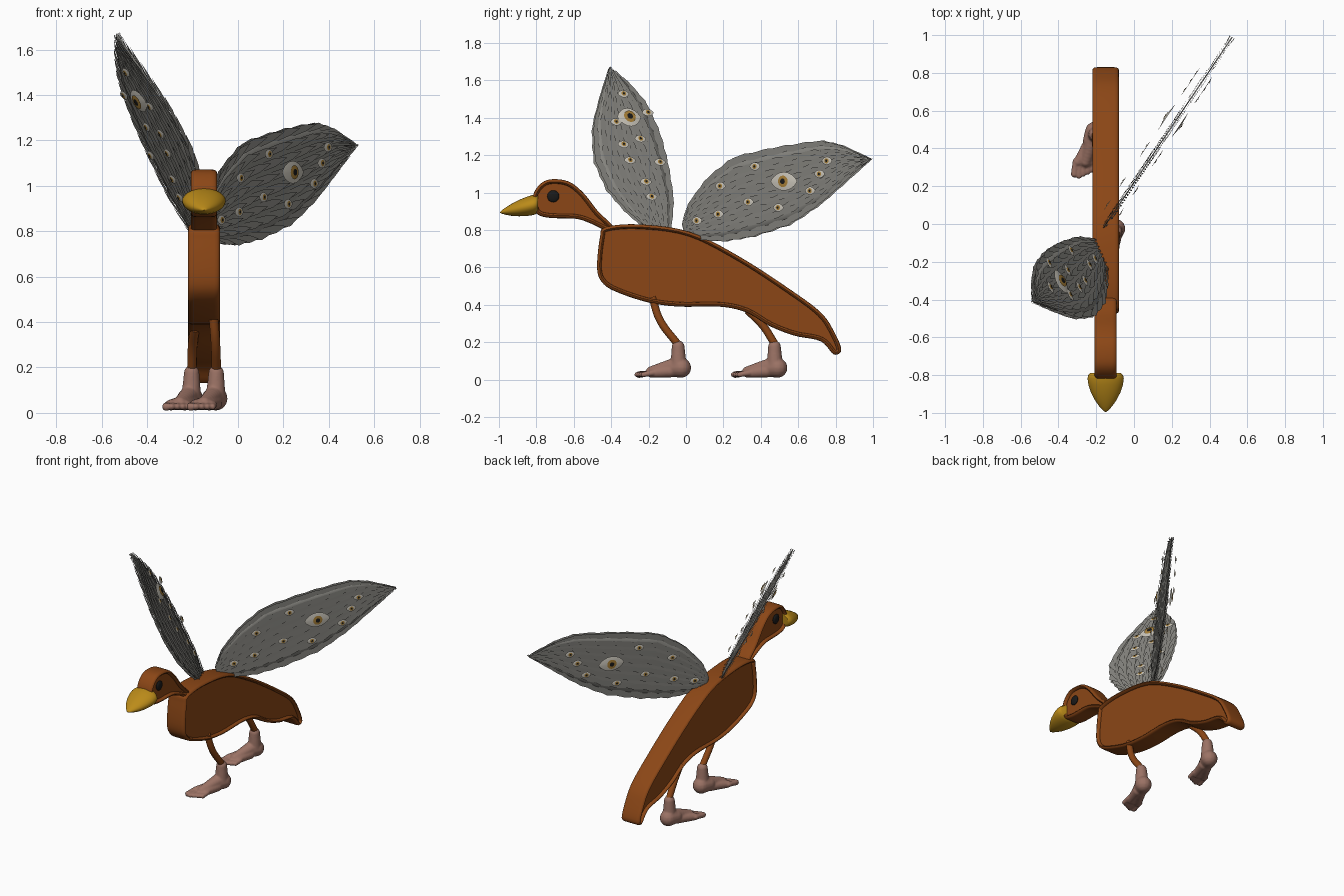
import bpy, bmesh, math
from mathutils import Vector, Matrix

if "Cube" in bpy.data.objects:
    bpy.data.objects.remove(bpy.data.objects["Cube"])

CX = -0.15  # centre plane of the flat body


def mat(name, r, g, b):
    m = bpy.data.materials.new(name)
    m.diffuse_color = (r, g, b, 1)
    m.use_nodes = True
    m.node_tree.nodes["Principled BSDF"].inputs["Base Color"].default_value = m.diffuse_color
    return m


BROWN = mat("brown", 0.26, 0.062, 0.008)
GOLD = mat("gold", 0.5, 0.26, 0.01)
SKIN = mat("skin", 0.33, 0.17, 0.13)
GREY = mat("feather_grey", 0.24, 0.235, 0.215)
WHITE = mat("eye_white", 0.6, 0.57, 0.5)
IRIS = mat("iris", 0.4, 0.22, 0.04)
BLACK = mat("black", 0.01, 0.01, 0.01)


def make(name, verts, faces, mats, idx=None, smooth=True):
    me = bpy.data.meshes.new(name)
    me.from_pydata([tuple(v) for v in verts], [], faces)
    for m in mats:
        me.materials.append(m)
    if idx:
        me.polygons.foreach_set("material_index", idx)
    ob = bpy.data.objects.new(name, me)
    bpy.context.collection.objects.link(ob)
    if smooth:
        bm = bmesh.new()
        bm.from_mesh(me)
        bmesh.ops.recalc_face_normals(bm, faces=bm.faces)
        bm.to_mesh(me)
        bm.free()
        shade(ob)
    return ob


def shade(ob):
    bpy.ops.object.select_all(action='DESELECT')
    bpy.context.view_layer.objects.active = ob
    ob.select_set(True)
    bpy.ops.object.shade_smooth_by_angle(angle=math.radians(50))


def loft(name, rings, m):
    n = len(rings[0])
    verts = [v for r in rings for v in r]
    faces = [(k*n+i, k*n+(i+1) % n, k*n+n+(i+1) % n, k*n+n+i)
             for k in range(len(rings)-1) for i in range(n)]
    faces += [tuple(range(n)), tuple(range(len(verts)-n, len(verts)))]
    return make(name, verts, faces, [m])


def spline(pts, steps=5):
    p = [Vector(q) for q in pts]
    n, out = len(p), []
    for i in range(n):
        a, b, c, d = p[i-1], p[i], p[(i+1) % n], p[(i+2) % n]
        for k in range(steps):
            t = k/steps
            out.append(0.5*(2*b+(c-a)*t+(2*a-5*b+4*c-d)*t*t+(3*b-a-3*c+d)*t**3))
    return out


# Flat silhouette with a rounded rim and sunken side panels
def padded(name, pts, half):
    o = spline(pts)
    n = len(o)
    nor = []
    for i in range(n):
        d = (o[(i+1) % n]-o[i-1]).normalized()
        nor.append(Vector((d.y, -d.x)))  # inward for a clockwise outline
    prof = [(0.024, half-0.02), (0.021, half-0.006), (0.014, half), (0.007, half-0.003),
            (0.001, half-0.012), (0, half-0.025)]
    prof += [(d, -x) for d, x in reversed(prof)]
    return loft(name, [[(CX+x, (p+q*d).x, (p+q*d).y) for p, q in zip(o, nor)] for d, x in prof], BROWN)


padded("body", [(-.43, .815), (-.25, .83), (.02, .79), (.29, .655), (.56, .48), (.72, .36), (.79, .26),
                (.83, .16), (.79, .135), (.72, .205), (.58, .235), (.45, .285), (.32, .36), (.18, .39),
                (-.03, .39), (-.19, .41), (-.35, .46), (-.44, .51), (-.475, .59), (-.46, .76)], .07)
padded("head_and_neck", [(-.82, .97), (-.79, 1.035), (-.73, 1.07), (-.63, 1.06), (-.55, 1.0), (-.47, .9),
                         (-.39, .82), (-.42, .795), (-.51, .835), (-.59, .86), (-.73, .865), (-.80, .89)], .058)

# Beak
rings = []
for t, f in [(0, .85), (.05, .96), (.14, 1), (.3, .95), (.5, .81), (.7, .59), (.85, .36), (.95, .17), (1, .03)]:
    c = Vector((CX, -.79-.205*t, .94-.046*t))
    rings.append([c+Vector((.096*f*math.cos(a), 0, .054*f*math.sin(a)))
                  for a in [i*math.tau/32 for i in range(32)]])
loft("beak", rings, GOLD)

# Head eyes
for side in (-1, 1):
    bm = bmesh.new()
    bmesh.ops.create_uvsphere(bm, u_segments=24, v_segments=12, radius=1,
                              matrix=Matrix.Translation((CX+side*.043, -.71, .98)) @ Matrix.Diagonal((.012, .032, .032, 1)))
    me = bpy.data.meshes.new("head_eye")
    bm.to_mesh(me)
    bm.free()
    me.materials.append(BLACK)
    ob = bpy.data.objects.new("head_eye", me)
    bpy.context.collection.objects.link(ob)
    shade(ob)


# Legs and feet
def leg(name, pts):
    cu = bpy.data.curves.new(name, 'CURVE')
    cu.dimensions = '3D'
    cu.bevel_depth, cu.bevel_resolution, cu.use_fill_caps = .021, 4, True
    sp = cu.splines.new('BEZIER')
    sp.bezier_points.add(len(pts)-1)
    for b, p in zip(sp.bezier_points, pts):
        b.co = p
        b.handle_left_type = b.handle_right_type = 'AUTO'
    ob = bpy.data.objects.new(name, cu)
    bpy.context.collection.objects.link(ob)
    cu.materials.append(BROWN)


leg("front_leg", [(-.11, -.18, .44), (-.1, -.14, .32), (-.095, -.045, .19)])
leg("rear_leg", [(-.19, .33, .37), (-.2, .41, .29), (-.203, .475, .19)])


def foot(name, off):
    bm = bmesh.new()

    def limb(p, q, r0, r1, n=8):
        for i in range(n):
            t = i/(n-1)
            bmesh.ops.create_uvsphere(bm, u_segments=14, v_segments=8, radius=r0+(r1-r0)*t,
                                      matrix=Matrix.Translation(Vector(p).lerp(Vector(q), t)))
    limb((-.204, .473, .175), (-.206, .475, .08), .035, .044)
    limb((-.206, .49, .063), (-.225, .44, .06), .053, .046)
    limb((-.215, .46, .075), (-.255, .33, .042), .044, .03)
    limb((-.235, .43, .045), (-.295, .33, .035), .034, .025)
    limb((-.21, .43, .045), (-.235, .33, .035), .034, .025)
    for i in range(5):
        x = -.316+i*.024
        limb((x+.006, .335, .036), (x, .253+abs(i-1)*.011, .027), .015, .0145 if i else .019)
    me = bpy.data.meshes.new(name)
    bm.to_mesh(me)
    bm.free()
    me.materials.append(SKIN)
    ob = bpy.data.objects.new(name, me)
    bpy.context.collection.objects.link(ob)
    ob.location = off
    r = ob.modifiers.new("fuse", 'REMESH')
    r.mode, r.voxel_size, r.use_smooth_shade = 'VOXEL', .006, True
    s = ob.modifiers.new("soften", 'SMOOTH')
    s.iterations = 3


foot("rear_foot", (0, 0, 0))
foot("front_foot", (.108, -.515, 0))


# Wings: leaf-shaped plate on the plane x = a + b*y + c*z, layered feathers, eyes on both sides
def wing(name, a, b, c, e0, e1, eyes, offs):
    nrm = Vector((1, -b, -c)).normalized()

    def on(y, z, h=0):
        return Vector((a+b*y+c*z, y, z))+nrm*h

    def edge(e, t):
        k = max(0, min(.9999, t))*(len(e)-1)
        i = int(k)
        return Vector(e[i]).lerp(Vector(e[i+1]), k-i)

    def P(t, s, h=0):
        q = edge(e0, t).lerp(edge(e1, t), (s+1)/2)
        return on(q.x, q.y, h)
    nt, ns = 28, 8
    verts = [P(i/nt, .95*(2*j/ns-1)) for i in range(nt+1) for j in range(ns+1)]
    faces = [(i*(ns+1)+j, i*(ns+1)+j+1, (i+1)*(ns+1)+j+1, (i+1)*(ns+1)+j) for i in range(nt) for j in range(ns)]
    plate = make(name+"_plate", verts, faces, [GREY])
    m = plate.modifiers.new("thick", 'SOLIDIFY')
    m.thickness, m.offset = .006, 0
    # feathers
    verts, faces = [], []
    for side in (-1, 1):
        for i in range(15):
            for j in range(8):
                t = i/15-.02+.03*(j % 2)
                s = -.92+1.84*j/7
                k = len(verts)
                for dt, ds, h in [(0, 0, .004), (.04, .1, .007), (.085, .1, .011), (.13, .01, .015),
                                  (.085, -.08, .011), (.04, -.09, .007)]:
                    verts.append(P(t+dt, s*(1+dt*.9)+ds, side*h))
                faces.append(tuple(range(k, k+6)))
    make(name+"_feathers", verts, faces, [GREY], smooth=False)
    # almond eyes: white, iris, pupil
    u = Vector((b, 1, 0)).normalized()
    v = nrm.cross(u)
    verts, faces, idx = [], [], []
    N = 20
    for side, h in zip((1, -1), offs):
        for y, z, L, H in eyes:
            o = on(y, z, side*h)
            for k, (rx, ry, lift, dome) in enumerate([(L, H, 0, .2), (H*.62, H*.62, .2, .06), (H*.3, H*.3, .27, .02)]):
                s0 = len(verts)
                for i in range(N):
                    w = i*math.tau/N
                    y2 = math.sin(w)*(abs(math.sin(w))**.5 if k == 0 else 1)
                    verts.append(o+u*rx*math.cos(w)+v*ry*y2+nrm*side*lift*H)
                verts.append(o+nrm*side*(lift+dome)*H)
                for i in range(N):
                    faces.append((s0+i, s0+(i+1) % N, s0+N))
                    idx.append(k)
    make(name+"_eyes", verts, faces, [WHITE, IRIS, BLACK], idx)


S = (.034, .022)
wing("right_wing", -.148, .675, 0,
     [(-.02, .83), (.02, .94), (.12, 1.07), (.26, 1.18), (.5, 1.235), (.72, 1.27), (.83, 1.25), (.99, 1.18)],
     [(-.01, .79), (.06, .755), (.2, .75), (.36, .78), (.56, .845), (.72, .95), (.86, 1.07), (.99, 1.18)],
     [(.54, 1.06, .085, .05)] + [p+S for p in [(.77, 1.17), (.73, 1.1), (.68, 1.01), (.385, 1.14), (.2, 1.035),
                                                (.35, .95), (.51, .92), (.19, .885), (.075, .85)]], (.03, .05))
wing("left_wing", .204, -.5, -.565,
     [(-.15, .78), (-.085, .80), (-.075, .96), (-.107, 1.15), (-.15, 1.31), (-.22, 1.47), (-.31, 1.58), (-.41, 1.67)],
     [(-.17, .78), (-.21, .81), (-.31, .90), (-.41, 1.02), (-.48, 1.18), (-.49, 1.36), (-.45, 1.53), (-.41, 1.67)],
     [(-.32, 1.385, .07, .055)] + [p+S for p in [(-.35, 1.51), (-.22, 1.41), (-.39, 1.36), (-.26, 1.27), (-.35, 1.24),
                                                 (-.315, 1.155), (-.155, 1.145), (-.23, 1.04), (-.2, .96)]], (.04, .025))
